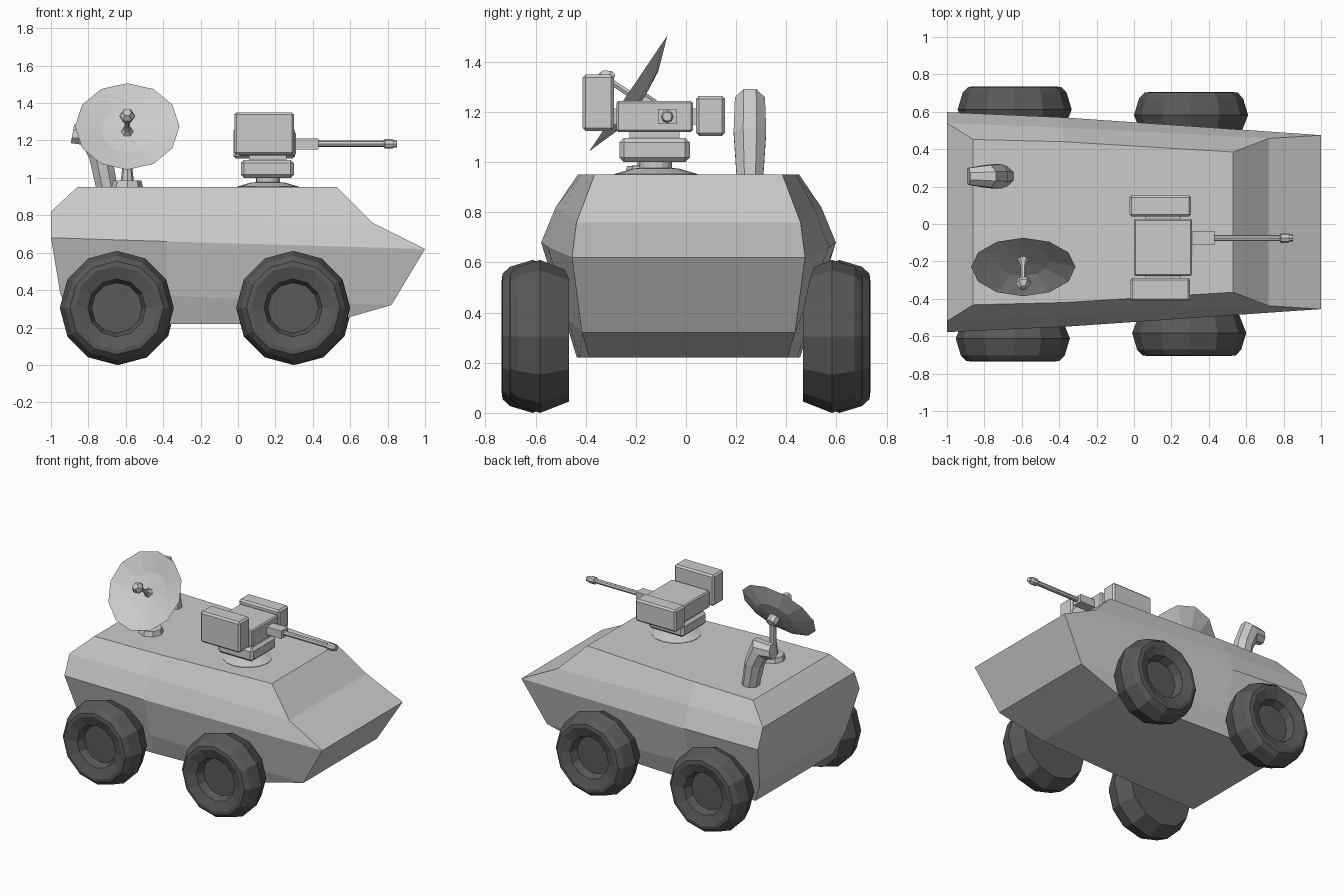
import bpy, bmesh, math
from mathutils import Vector, Matrix

if "Cube" in bpy.data.objects:
    bpy.data.objects.remove(bpy.data.objects["Cube"])


def finish(name, bm, mat=None):
    bmesh.ops.remove_doubles(bm, verts=bm.verts, dist=1e-5)
    bmesh.ops.recalc_face_normals(bm, faces=bm.faces)
    mesh = bpy.data.meshes.new(name)
    bm.to_mesh(mesh)
    bm.free()
    obj = bpy.data.objects.new(name, mesh)
    bpy.context.collection.objects.link(obj)
    if mat:
        mesh.materials.append(mat)
    return obj


def loft(name, rings, mat=None):
    """Skin a list of equal-length point rings and cap both ends."""
    bm = bmesh.new()
    vr = [[bm.verts.new(p) for p in ring] for ring in rings]
    n = len(rings[0])
    for a, b in zip(vr, vr[1:]):
        for i in range(n):
            j = (i + 1) % n
            bm.faces.new((a[i], a[j], b[j], b[i]))
    for ring, pts in ((vr[0], rings[0]), (vr[-1], rings[-1])):
        if (Vector(pts[0]) - Vector(pts[1])).length > 1e-5:
            bm.faces.new(ring)
    return finish(name, bm, mat)


def lathe(name, profile, origin, axis, sides=12, mat=None, spin=0.0):
    """Revolve (radius, height) points around an axis through origin."""
    q = Vector(axis).to_track_quat('Z', 'Y').to_matrix()
    o = Vector(origin)
    rings = []
    for r, h in profile:
        ring = []
        for i in range(sides):
            a = 2 * math.pi * i / sides + spin
            ring.append(o + q @ Vector((r * math.cos(a), r * math.sin(a), h)))
        rings.append(ring)
    return loft(name, rings, mat)


def box(name, lo, hi, bevel=0.0):
    lo, hi = Vector(lo), Vector(hi)
    bm = bmesh.new()
    m = Matrix.Translation((lo + hi) / 2) @ Matrix.Diagonal((*(hi - lo), 1))
    bmesh.ops.create_cube(bm, size=1, matrix=m)
    if bevel:
        bmesh.ops.bevel(bm, geom=bm.edges[:], offset=bevel, segments=1, affect='EDGES')
    return finish(name, bm)


rubber = bpy.data.materials.new("dark_rubber")
rubber.diffuse_color = (0.1, 0.1, 0.1, 1)
rubber.use_nodes = True
rubber.node_tree.nodes["Principled BSDF"].inputs["Base Color"].default_value = rubber.diffuse_color

# Hull: levels from floor to roof; each holds rear, middle, front as (x, z, half width)
CY = 0.01
levels = [
    [(-0.88, 0.22, 0.445), (-0.38, 0.22, 0.435), (0.47, 0.22, 0.395)],
    [(-0.95, 0.38, 0.495), (-0.38, 0.37, 0.48), (0.82, 0.32, 0.425)],
    [(-1.0, 0.68, 0.588), (-0.38, 0.66, 0.56), (1.0, 0.62, 0.465)],
    [(-1.0, 0.82, 0.53), (-0.38, 0.81, 0.505), (0.72, 0.76, 0.447)],
    [(-0.86, 0.95, 0.442), (-0.38, 0.95, 0.43), (0.53, 0.95, 0.375)],
]
loft("hull", [[(x, CY - w, z) for x, z, w in lv] +
              [(x, CY + w, z) for x, z, w in reversed(lv)] for lv in levels])

# Wheels: twelve-sided tyres with recessed hubs
tyre = [(0, 0), (0.26, 0), (0.305, 0.115), (0.278, 0.205), (0.25, 0.235), (0.225, 0.238),
        (0.155, 0.215), (0.135, 0.16), (0, 0.16)]
for place, x, y in (("rear", -0.643, 0.497), ("front", 0.3, 0.467)):
    for side, s in (("near", -1), ("far", 1)):
        lathe(f"{place}_{side}_wheel", tyre, (x + 0.005 * s, s * y, 0.305), (0, s, 0), mat=rubber)

# Turret base and traverse block
lathe("turret_ring", [(0, 0), (0.165, 0), (0.165, 0.008), (0.09, 0.03), (0.065, 0.032),
                      (0.065, 0.07), (0, 0.07)], (0.16, -0.12, 0.945), (0, 0, 1), 16)
box("traverse_block", (0.015, -0.265, 1.0), (0.3, 0.015, 1.097), 0.018)
box("turret_neck", (0.06, -0.225, 1.09), (0.26, -0.025, 1.125))

# Gun body with side pods
box("gun_body", (0.0, -0.277, 1.12), (0.31, 0.027, 1.245), 0.008)
box("pod_axle", (0.06, -0.3, 1.15), (0.25, 0.05, 1.215))
box("sight_pod", (-0.025, 0.04, 1.105), (0.305, 0.155, 1.265), 0.012)
box("launcher_pod", (-0.02, -0.412, 1.125), (0.3, -0.288, 1.35), 0.012)

# Gun mount and barrel
box("gun_mount", (0.3, -0.112, 1.153), (0.43, -0.038, 1.21))
lathe("gun_barrel", [(0, 0), (0.017, 0), (0.017, 0.36), (0.026, 0.365), (0.026, 0.405),
                     (0.019, 0.415), (0.019, 0.43), (0, 0.43)],
      (0.42, -0.075, 1.182), (1, 0, 0), 8)

# Dish, tilted up toward the front side
dish_o, dish_n = Vector((-0.592, -0.23, 1.275)), Vector((0, -0.83, 0.56)).normalized()
lathe("dish", [(0, -0.065), (0.14, -0.05), (0.279, 0), (0.14, -0.037), (0, -0.052)],
      dish_o, dish_n, 12)
lathe("dish_feed", [(0, -0.06), (0.04, -0.06), (0.022, -0.03), (0.014, 0), (0.014, 0.08),
                    (0.038, 0.085), (0.042, 0.105), (0.022, 0.135), (0, 0.14)],
      dish_o, dish_n, 6)

# Dish mast with knuckle behind the bowl
mast_y = -0.16
lathe("dish_mast", [(0, 0), (0.085, 0), (0.075, 0.038), (0.035, 0.04), (0.025, 0.12),
                    (0.022, 0.26), (0, 0.26)], (-0.592, mast_y, 0.947), (0, 0, 1), 8)
lathe("dish_knuckle", [(0, -0.04), (0.04, -0.03), (0.04, 0.03), (0, 0.04)],
      dish_o - dish_n * 0.08, dish_n, 8)

# Bent periscope: octagonal sections as (x, z, lean angle, x radius, y radius)
stations = [(-0.7, 0.94, 10, 0.056, 0.053), (-0.735, 1.12, 14, 0.062, 0.065),
            (-0.785, 1.235, 50, 0.075, 0.06), (-0.885, 1.235, 80, 0.05, 0.045)]
rings = []
for x, z, lean, rx, ry in stations:
    c, s = math.cos(math.radians(lean)), math.sin(math.radians(lean))
    ring = []
    for i in range(8):
        a = math.pi * (i + 0.5) / 4
        u, v = rx * math.cos(a) / 0.924, ry * math.sin(a) / 0.924
        ring.append((x + u * c, 0.255 + v, z + u * s))
    rings.append(ring)
loft("periscope", rings)
